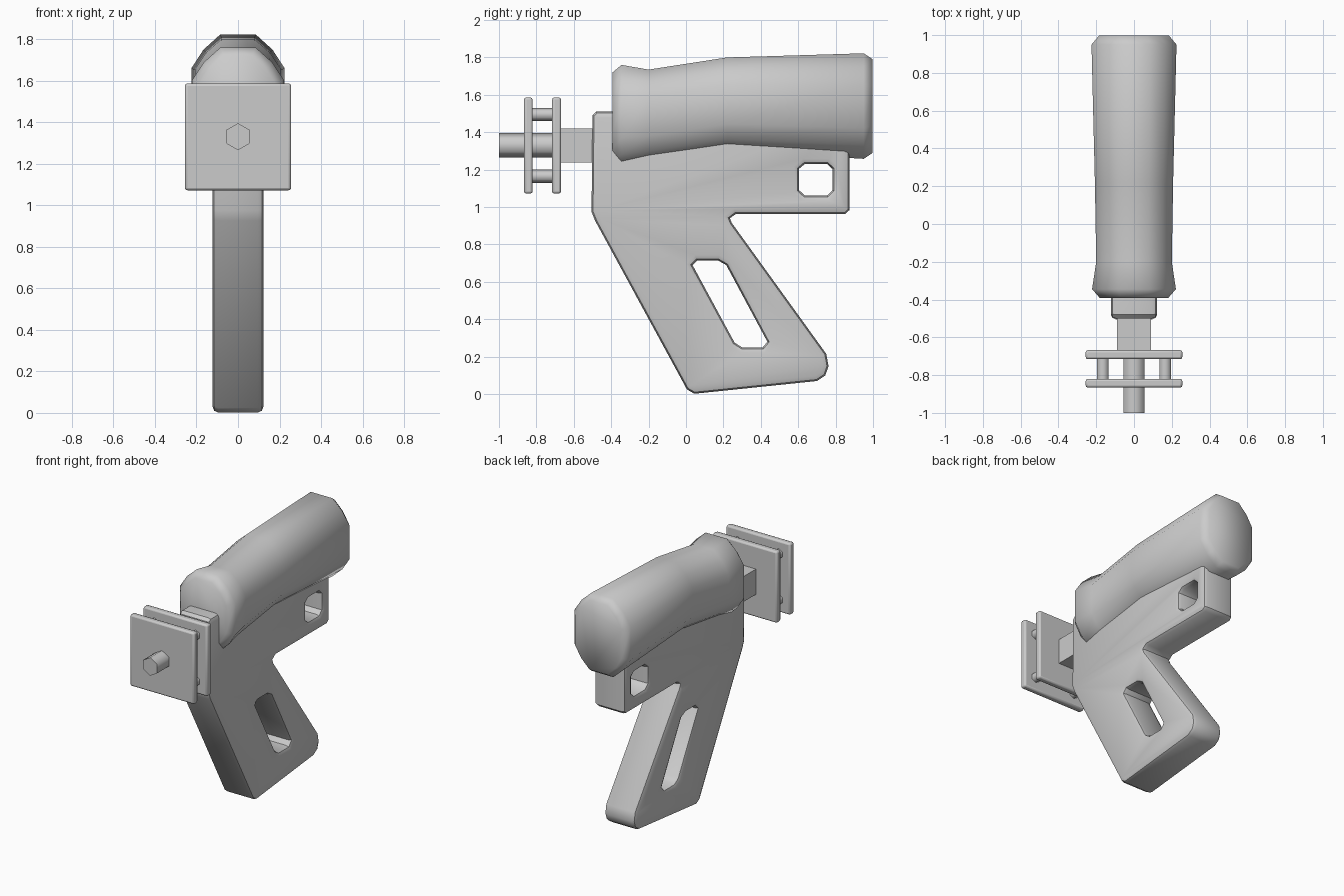
import bpy, bmesh
from math import radians, pi

if "Cube" in bpy.data.objects:
    bpy.data.objects.remove(bpy.data.objects["Cube"])


def finish(obj, angle=50):
    bpy.ops.object.select_all(action='DESELECT')
    obj.select_set(True)
    bpy.context.view_layer.objects.active = obj
    bpy.ops.object.shade_smooth_by_angle(angle=radians(angle))
    return obj


def mesh_object(name, bm):
    bmesh.ops.recalc_face_normals(bm, faces=bm.faces[:])
    me = bpy.data.meshes.new(name)
    bm.to_mesh(me)
    bm.free()
    obj = bpy.data.objects.new(name, me)
    bpy.context.collection.objects.link(obj)
    return obj


def box(name, x, y0, y1, z0, z1, bevel=0.0):
    bpy.ops.mesh.primitive_cube_add(size=1, location=(0, (y0 + y1) / 2, (z0 + z1) / 2))
    obj = bpy.context.object
    obj.name = name
    obj.scale = (2 * x, y1 - y0, z1 - z0)
    bpy.ops.object.transform_apply(location=False, rotation=False, scale=True)
    if bevel:
        mod = obj.modifiers.new("Bevel", 'BEVEL')
        mod.width = bevel
        mod.segments = 2
    return finish(obj)


def hex_rod(name, x, z, y0, y1, r):
    # hexagonal rod along y with a corner pointing up
    bpy.ops.mesh.primitive_cylinder_add(vertices=6, radius=r, depth=y1 - y0,
                                        location=(x, (y0 + y1) / 2, z),
                                        rotation=(pi / 2, 0, 0))
    obj = bpy.context.object
    obj.name = name
    return finish(obj, 65)


# Frame with grip: filled side profile with two openings, chamfered rims
outline = [(-0.50, 1.49), (-0.48, 1.51), (0.84, 1.51), (0.875, 1.48),
           (0.875, 0.985), (0.85, 0.962), (0.265, 0.962), (0.235, 0.94),
           (0.245, 0.915), (0.75, 0.215), (0.762, 0.15), (0.745, 0.10),
           (0.70, 0.07), (0.045, 0.002), (0.005, 0.025), (-0.485, 0.925),
           (-0.505, 0.975)]
trigger_hole = [(0.605, 1.09), (0.635, 1.062), (0.755, 1.062), (0.782, 1.09),
                (0.782, 1.205), (0.755, 1.23), (0.635, 1.23), (0.605, 1.205)]
grip_slot = [(0.035, 0.69), (0.06, 0.715), (0.17, 0.715), (0.215, 0.69),
             (0.435, 0.28), (0.41, 0.25), (0.30, 0.25), (0.26, 0.275)]
curve = bpy.data.curves.new("frame", 'CURVE')
curve.dimensions = '2D'
curve.fill_mode = 'BOTH'
curve.extrude = 0.095
curve.bevel_depth = 0.028
curve.bevel_resolution = 1
curve.offset = -0.028
for pts in (outline, trigger_hole, grip_slot):
    sp = curve.splines.new('POLY')
    sp.points.add(len(pts) - 1)
    for p, (y, z) in zip(sp.points, pts):
        p.co = (y, z, 0, 1)
    sp.use_cyclic_u = True
frame = bpy.data.objects.new("frame", curve)
bpy.context.collection.objects.link(frame)
frame.rotation_euler = (pi / 2, 0, pi / 2)
bpy.ops.object.select_all(action='DESELECT')
frame.select_set(True)
bpy.context.view_layer.objects.active = frame
bpy.ops.object.convert(target='MESH')
frame = bpy.context.object
bm = bmesh.new()
bm.from_mesh(frame.data)
bmesh.ops.remove_doubles(bm, verts=bm.verts[:], dist=0.0005)
bmesh.ops.recalc_face_normals(bm, faces=bm.faces[:])
bm.to_mesh(frame.data)
bm.free()
finish(frame, 40)

# Motor housing: twelve-sided section lofted along y
# stations: y, half width, bottom z, top z
stations = [(-0.393, 0.18, 1.25, 1.72), (-0.345, 0.222, 1.21, 1.76),
            (-0.20, 0.20, 1.235, 1.735), (0.22, 0.207, 1.30, 1.80),
            (0.95, 0.225, 1.258, 1.822), (0.998, 0.185, 1.29, 1.79)]
quarter = [(1.0, 0.42), (0.74, 0.74), (0.38, 1.0)]
section = (quarter + [(-a, b) for a, b in reversed(quarter)]
           + [(-a, -b) for a, b in quarter] + [(a, -b) for a, b in reversed(quarter)])
bm = bmesh.new()
rings = []
for y, w, z0, z1 in stations:
    c, h = (z0 + z1) / 2, (z1 - z0) / 2
    rings.append([bm.verts.new((a * w, y, c + b * h)) for a, b in section])
n = len(section)
for r0, r1 in zip(rings, rings[1:]):
    for i in range(n):
        bm.faces.new((r0[i], r0[(i + 1) % n], r1[(i + 1) % n], r1[i]))
bm.faces.new(rings[0])
bm.faces.new(rings[-1])
finish(mesh_object("motor_housing", bm), 60)

# Neck and the two square plates
box("neck", 0.09, -0.70, -0.46, 1.238, 1.42)
box("rear_plate", 0.256, -0.716, -0.668, 1.072, 1.586, 0.012)
box("front_plate", 0.256, -0.866, -0.82, 1.072, 1.586, 0.012)

# Centre shaft and four corner spacers
hex_rod("centre_shaft", 0, 1.33, -1.0, -0.69, 0.065)
for sx in (-1, 1):
    for sz in (-1, 1):
        hex_rod("corner_spacer", 0.165 * sx, 1.33 + 0.165 * sz, -0.84, -0.69, 0.035)
